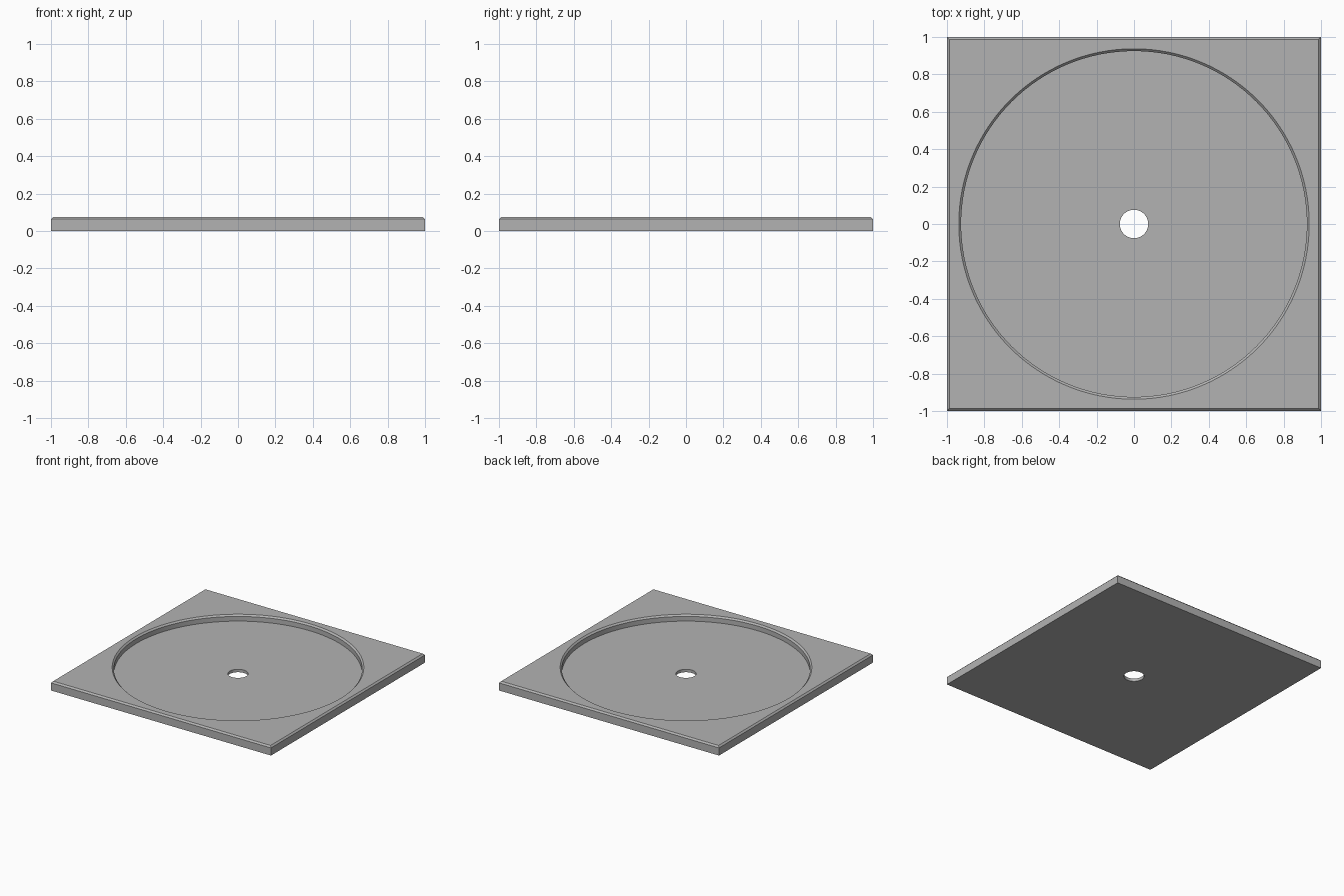
import bpy, bmesh
from math import cos, sin, pi, radians

cube = bpy.data.objects.get("Cube")
if cube:
    bpy.data.objects.remove(cube, do_unlink=True)

HEIGHT, FLOOR, CHAMFER = 0.075, 0.024, 0.0125
RIM_RADIUS, HOLE_RADIUS, SIDES = 0.937, 0.076, 128

grey = bpy.data.materials.new("plain grey")
grey.use_nodes = True
colour = (0.45, 0.45, 0.45, 1)
grey.diffuse_color = colour
grey.node_tree.nodes["Principled BSDF"].inputs["Base Color"].default_value = colour


def stack(name, rings):
    """Closed solid from a list of rings, each a list of points."""
    bm = bmesh.new()
    loops = [[bm.verts.new(p) for p in ring] for ring in rings]
    for low, high in zip(loops, loops[1:]):
        for i in range(len(low)):
            j = (i + 1) % len(low)
            bm.faces.new((low[i], low[j], high[j], high[i]))
    bm.faces.new(loops[0][::-1])
    bm.faces.new(loops[-1])
    bmesh.ops.recalc_face_normals(bm, faces=bm.faces)
    mesh = bpy.data.meshes.new(name)
    bm.to_mesh(mesh)
    bm.free()
    obj = bpy.data.objects.new(name, mesh)
    bpy.context.collection.objects.link(obj)
    mesh.materials.append(grey)
    return obj


def square(half, z):
    return [(-half, -half, z), (half, -half, z), (half, half, z), (-half, half, z)]


def circle(radius, z):
    angles = [2 * pi * i / SIDES for i in range(SIDES)]
    return [(radius * cos(a), radius * sin(a), z) for a in angles]


# Square plate with chamfered top edges
plate = stack("base_plate", [square(1, 0), square(1, HEIGHT - CHAMFER),
                             square(1 - CHAMFER, HEIGHT)])

# Cutter: through hole, round recess and its chamfered rim
wall = RIM_RADIUS - CHAMFER
cutter = stack("recess_cutter", [
    circle(HOLE_RADIUS, -0.1), circle(HOLE_RADIUS, FLOOR), circle(wall, FLOOR),
    circle(wall, HEIGHT - CHAMFER), circle(RIM_RADIUS, HEIGHT), circle(RIM_RADIUS, 0.2)])
cutter.hide_render = True

cut = plate.modifiers.new("recess", "BOOLEAN")
cut.operation = "DIFFERENCE"
cut.solver = "EXACT"
cut.object = cutter
bpy.ops.object.select_all(action="DESELECT")
bpy.context.view_layer.objects.active = plate
plate.select_set(True)
bpy.ops.object.modifier_apply(modifier=cut.name)
bpy.data.objects.remove(cutter, do_unlink=True)
bpy.ops.object.shade_smooth_by_angle(angle=radians(30))
